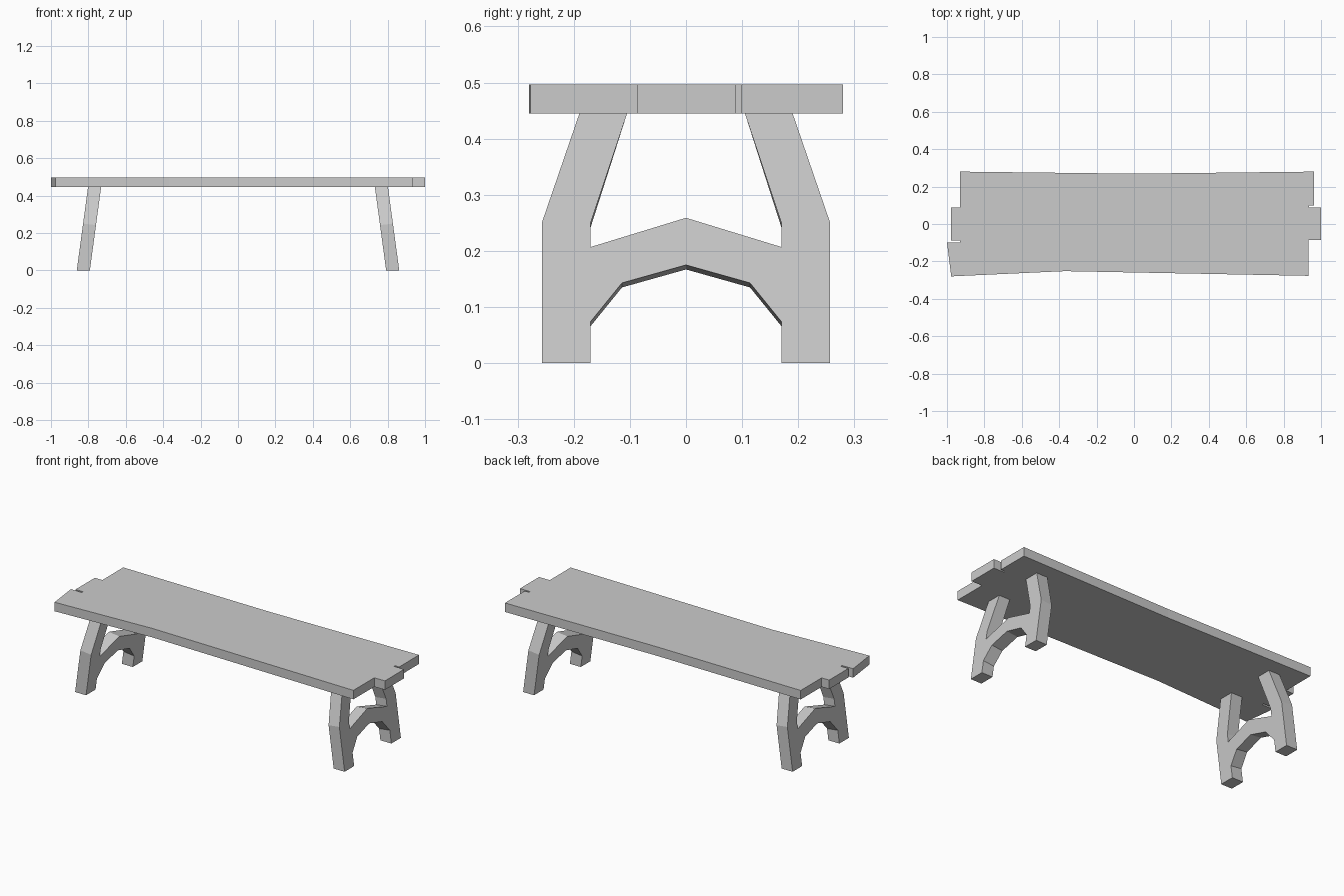
import bpy, bmesh

if "Cube" in bpy.data.objects:
    bpy.data.objects.remove(bpy.data.objects["Cube"])

SEAT_LOW, SEAT_HIGH = 0.445, 0.497


def add_prism(name, ring_a, ring_b):
    """Solid between two matching closed rings of points."""
    bm = bmesh.new()
    a = [bm.verts.new(p) for p in ring_a]
    b = [bm.verts.new(p) for p in ring_b]
    n = len(a)
    bm.faces.new(a)
    bm.faces.new(b[::-1])
    for i in range(n):
        j = (i + 1) % n
        bm.faces.new((a[i], b[i], b[j], a[j]))
    bmesh.ops.recalc_face_normals(bm, faces=bm.faces)
    mesh = bpy.data.meshes.new(name)
    bm.to_mesh(mesh)
    bm.free()
    obj = bpy.data.objects.new(name, mesh)
    bpy.context.collection.objects.link(obj)
    return obj


# Seat: uneven slab with offset board ends and short split notches
outline = [
    (-0.93, 0.28), (0.0, 0.269), (0.962, 0.28),
    (0.962, 0.099), (0.935, 0.099), (0.935, 0.089), (1.0, 0.089),
    (1.0, -0.086), (0.932, -0.086), (0.932, -0.277),
    (-0.37, -0.252), (-0.977, -0.28), (-1.0, -0.098),
    (-0.93, -0.098), (-0.93, -0.087), (-0.978, -0.087),
    (-0.978, 0.089), (-0.93, 0.089),
]
add_prism("seat", [(x, y, SEAT_LOW) for x, y in outline],
          [(x, y, SEAT_HIGH) for x, y in outline])

# Trestle legs: half profile (y, z), mirrored in y, leaning inward
upper = [(0.17, 0.207), (0.17, 0.25), (0.105, SEAT_LOW),
         (0.19, SEAT_LOW), (0.257, 0.25), (0.257, 0.0),
         (0.17, 0.0), (0.17, 0.074), (0.114, 0.143)]
profile = ([(0.0, 0.259)] + upper + [(0.0, 0.175)]
           + [(-y, z) for y, z in reversed(upper)])


def leg_ring(foot_x, drop, side):
    ring = []
    for y, z in profile:
        if 0 < z < SEAT_LOW:      # feet and tops are cut level
            z -= drop
        ring.append((side * (foot_x - 0.135 * z), y, z))
    return ring


for name, side in (("left_trestle", -1), ("right_trestle", 1)):
    add_prism(name, leg_ring(0.862, 0.0, side), leg_ring(0.792, 0.008, side))
